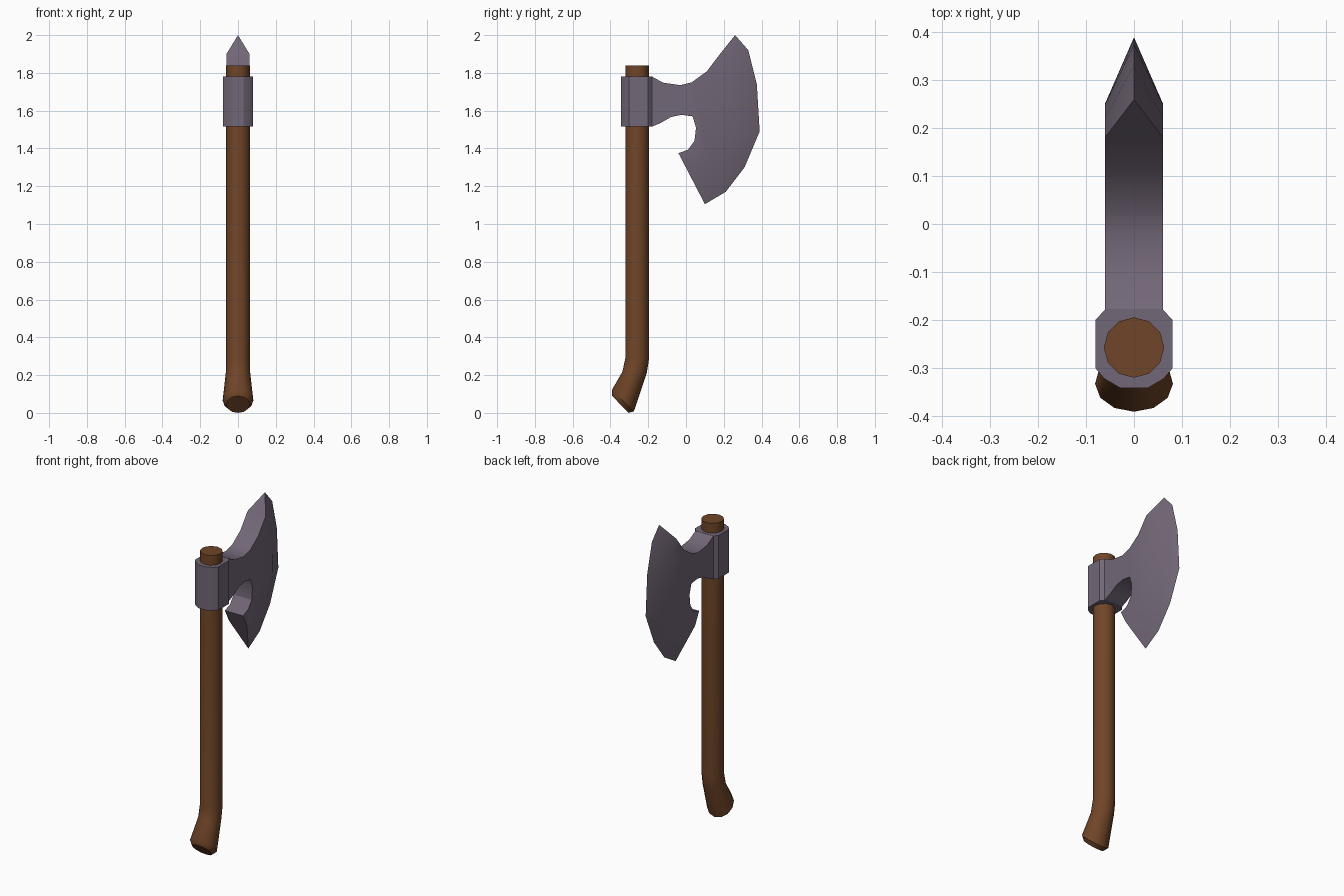
import bpy, bmesh, math
from mathutils import Vector

if "Cube" in bpy.data.objects:
    bpy.data.objects.remove(bpy.data.objects["Cube"])


def material(name, rgb):
    m = bpy.data.materials.new(name)
    m.diffuse_color = (*rgb, 1)
    m.use_nodes = True
    m.node_tree.nodes["Principled BSDF"].inputs["Base Color"].default_value = m.diffuse_color
    return m


WOOD = material("brown wood", (0.163, 0.060, 0.021))
STEEL = material("grey violet steel", (0.17, 0.135, 0.184))


def finish(bm, name, mat, angle=30):
    bmesh.ops.recalc_face_normals(bm, faces=bm.faces)
    mesh = bpy.data.meshes.new(name)
    bm.to_mesh(mesh)
    bm.free()
    ob = bpy.data.objects.new(name, mesh)
    bpy.context.collection.objects.link(ob)
    mesh.materials.append(mat)
    bpy.ops.object.select_all(action='DESELECT')
    ob.select_set(True)
    bpy.context.view_layer.objects.active = ob
    bpy.ops.object.shade_smooth_by_angle(angle=math.radians(angle))
    return ob


# Handle: 12-sided rings, each given by its rear and front (y, z) ends
SIDES = 12
sections = [((-0.321, 1.84), (-0.195, 1.84)),
            ((-0.321, 0.29), (-0.195, 0.29)),
            ((-0.337, 0.217), (-0.208, 0.21)),
            ((-0.392, 0.122), (-0.276, 0.008)),
            ((-0.391, 0.09), (-0.305, 0.0))]
bm = bmesh.new()
rings = []
for a, b in sections:
    a, b = Vector((0, *a)), Vector((0, *b))
    mid, half = (a + b) / 2, (b - a) / 2
    side = Vector((half.length, 0, 0))
    rings.append([bm.verts.new(mid + half * math.cos(t) + side * math.sin(t))
                  for t in (math.tau * i / SIDES for i in range(SIDES))])
for r, s in zip(rings, rings[1:]):
    for i in range(SIDES):
        j = (i + 1) % SIDES
        bm.faces.new((r[i], r[j], s[j], s[i]))
bm.faces.new(rings[0])
bm.faces.new(rings[-1])
finish(bm, "handle", WOOD, 35)

# Collar: prism around the handle
half = [(0.06, -0.178), (0.08, -0.2), (0.08, -0.302), (0.062, -0.323), (0.028, -0.343)]
outline = half + [(-x, y) for x, y in reversed(half)]
bm = bmesh.new()
base = bm.faces.new([bm.verts.new((x, y, 1.515)) for x, y in outline])
ext = bmesh.ops.extrude_face_region(bm, geom=[base], use_keep_orig=True)
bmesh.ops.translate(bm, vec=(0, 0, 0.265),
                    verts=[v for v in ext["geom"] if isinstance(v, bmesh.types.BMVert)])
finish(bm, "collar", STEEL)

# Blade: thick body outline, then a bevel down to the cutting edge
T = 0.061
neck = [(-0.04, 1.375), (0.01, 1.393), (0.045, 1.44), (0.053, 1.51), (0.035, 1.57),
        (-0.025, 1.578), (-0.08, 1.566), (-0.13, 1.537), (-0.18, 1.515),
        (-0.18, 1.78), (-0.12, 1.748), (-0.03, 1.735), (0.03, 1.75), (0.11, 1.808)]
inner = [(0.18, 1.90), (0.222, 1.84), (0.248, 1.72), (0.25, 1.5),
         (0.195, 1.40), (0.12, 1.34), (0.0, 1.298)]
edge = [(0.26, 2.0), (0.33, 1.92), (0.375, 1.74), (0.39, 1.49),
        (0.31, 1.30), (0.21, 1.17), (0.1, 1.105)]
bm = bmesh.new()
right, left = ([bm.verts.new((x, y, z)) for y, z in inner + neck] for x in (T, -T))
tip = [bm.verts.new((0, y, z)) for y, z in edge]
n, k = len(right), len(edge)
for loop in (right, left):
    bm.faces.new(loop)
    for i in range(k - 1):
        bm.faces.new((loop[i], loop[i + 1], tip[i + 1], tip[i]))
for i in range(k - 1, n):
    j = (i + 1) % n
    bm.faces.new((right[i], right[j], left[j], left[i]))
for i in (0, k - 1):
    bm.faces.new((right[i], left[i], tip[i]))
finish(bm, "axe_blade", STEEL)
